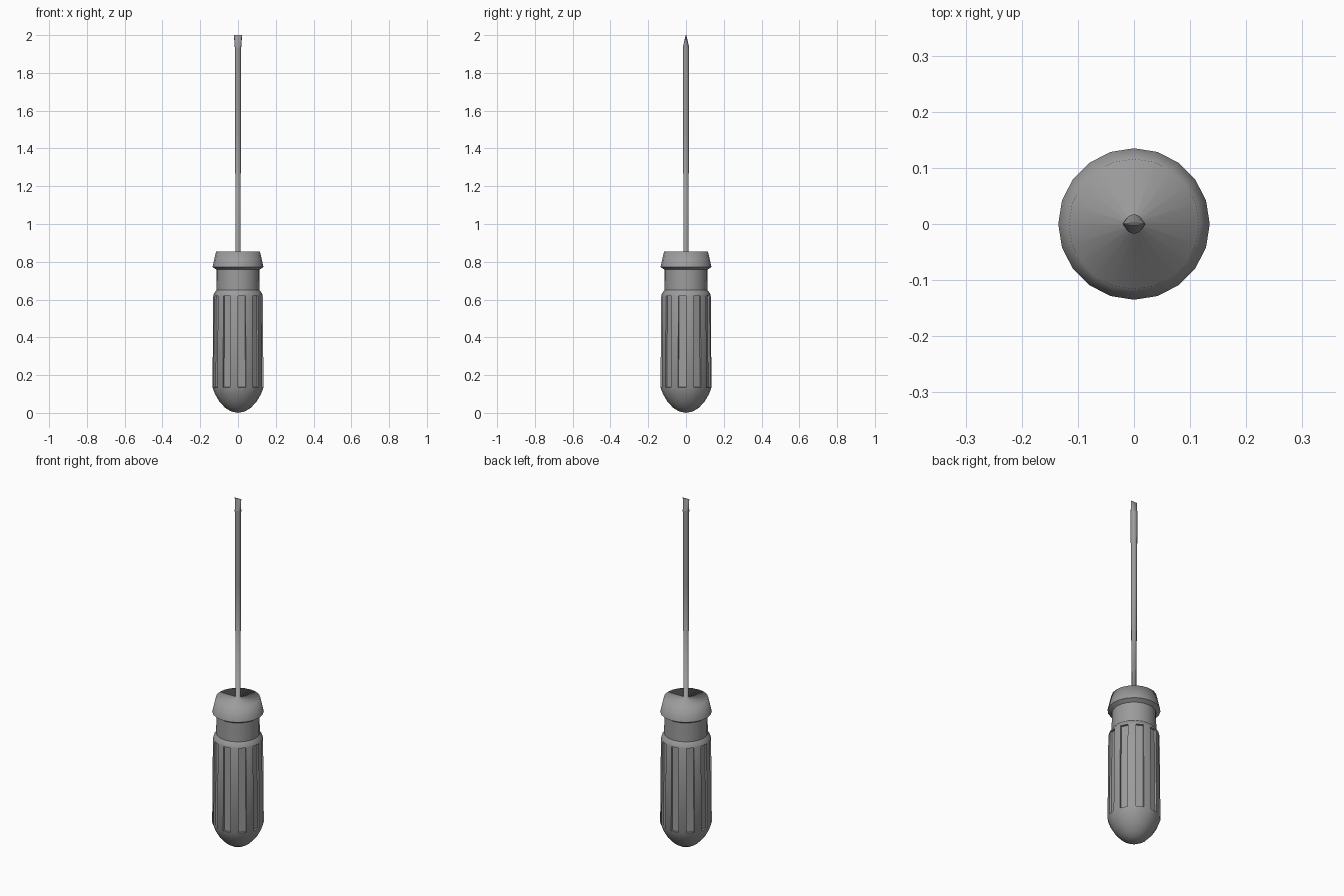
import bpy, bmesh, math

cube = bpy.data.objects.get("Cube")
if cube:
    bpy.data.objects.remove(cube, do_unlink=True)

SIDES = 20
grey = bpy.data.materials.new("mid_grey")
grey.use_nodes = True
colour = (0.33, 0.33, 0.33, 1)
grey.diffuse_color = colour
bsdf = grey.node_tree.nodes["Principled BSDF"]
bsdf.inputs["Base Color"].default_value = colour
bsdf.inputs["Roughness"].default_value = 0.7


def rings_to_mesh(bm, rings):
    """Skin a stack of (x radius, y radius, z) rings; returns face rows."""
    loops = []
    for rx, ry, z in rings:
        if rx == 0:
            loops.append([bm.verts.new((0, 0, z))] * SIDES)
            continue
        angles = [math.tau * i / SIDES - math.pi / 2 for i in range(SIDES)]
        loops.append([bm.verts.new((rx * math.cos(a), ry * math.sin(a), z)) for a in angles])
    rows = []
    for low, high in zip(loops, loops[1:]):
        row = []
        for i in range(SIDES):
            j = (i + 1) % SIDES
            corners = list(dict.fromkeys((low[i], low[j], high[j], high[i])))
            row.append(bm.faces.new(corners))
        rows.append(row)
    return loops, rows


def finish(bm, name):
    for face in bm.faces:
        face.smooth = True
    mesh = bpy.data.meshes.new(name)
    bm.to_mesh(mesh)
    bm.free()
    mesh.materials.append(grey)
    obj = bpy.data.objects.new(name, mesh)
    bpy.context.collection.objects.link(obj)
    return obj


def lathe(profile):
    return [(r, r, z) for r, z in profile]


# Handle: domed butt, tapered grip, flared shoulder and neck
bm = bmesh.new()
loops, rows = rings_to_mesh(bm, lathe([
    (0, 0), (0.035, 0.007), (0.068, 0.027), (0.1, 0.062), (0.122, 0.1),
    (0.135, 0.135), (0.131, 0.62), (0.128, 0.632), (0.114, 0.65), (0.113, 0.765)]))

# Flutes: every second side of the grip is sunk
flutes = rows[5][::2]
bmesh.ops.inset_individual(bm, faces=flutes, thickness=0.002, depth=0)
bmesh.ops.inset_individual(bm, faces=flutes, thickness=0.002, depth=-0.01)
handle = finish(bm, "handle")
bpy.ops.object.select_all(action="DESELECT")
bpy.context.view_layer.objects.active = handle
handle.select_set(True)
bpy.ops.object.shade_smooth_by_angle(angle=math.radians(35))

# Collar and shaft: one turned piece ending in a flat blade
bm = bmesh.new()
stack = lathe([(0.111, 0.757), (0.135, 0.772), (0.116, 0.855),
               (0.012, 0.855), (0.016, 1.5), (0.017, 1.935)])
stack += [(0.0195, 0.010, 1.965), (0.021, 0.0015, 2.0)]
loops, rows = rings_to_mesh(bm, stack)
tip = bm.faces.new(loops[-1])
for edge in tip.edges:
    edge.smooth = False
for ring in (loops[1], loops[5]):
    for i in range(SIDES):
        bm.edges.get((ring[i - 1], ring[i])).smooth = False
finish(bm, "collar_and_shaft")
